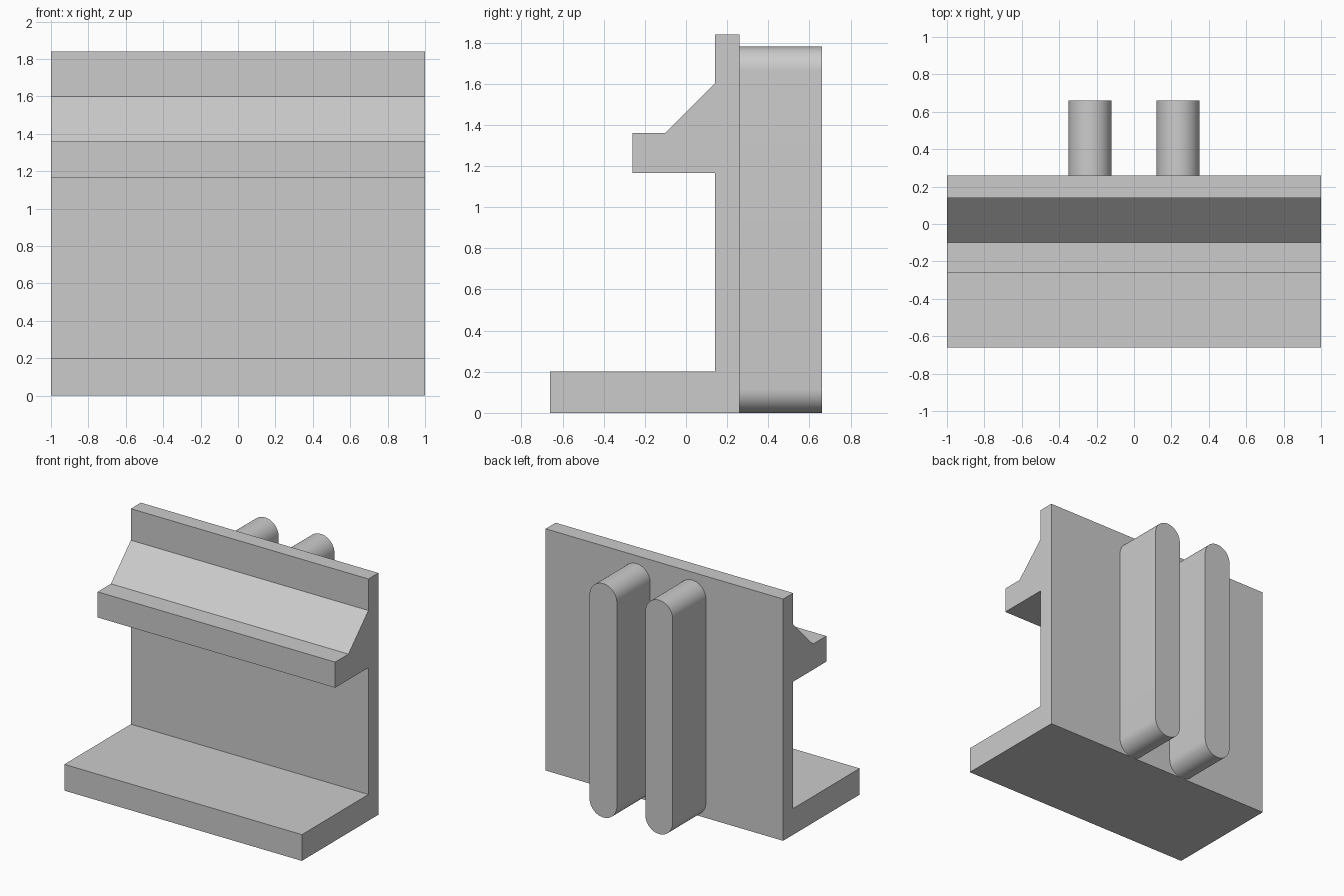
import bpy
import bmesh
from math import cos, sin, pi, radians

cube = bpy.data.objects.get("Cube")
if cube:
    bpy.data.objects.remove(cube, do_unlink=True)

GREY = (0.6, 0.6, 0.6, 1.0)
grey = bpy.data.materials.new("plain grey")
grey.use_nodes = True
grey.diffuse_color = GREY
grey.node_tree.nodes["Principled BSDF"].inputs["Base Color"].default_value = GREY


def extrude_profile(name, points, direction):
    """Fill a closed outline and extrude it into a solid."""
    bm = bmesh.new()
    face = bm.faces.new([bm.verts.new(p) for p in points])
    result = bmesh.ops.extrude_face_region(bm, geom=[face], use_keep_orig=True)
    moved = [g for g in result["geom"] if isinstance(g, bmesh.types.BMVert)]
    bmesh.ops.translate(bm, verts=moved, vec=direction)
    bmesh.ops.recalc_face_normals(bm, faces=bm.faces)
    mesh = bpy.data.meshes.new(name)
    bm.to_mesh(mesh)
    bm.free()
    mesh.materials.append(grey)
    obj = bpy.data.objects.new(name, mesh)
    bpy.context.collection.objects.link(obj)
    return obj


# Bracket: base shelf, upright plate and chamfered ledge in one side profile
side = [(-0.66, 0), (0.26, 0), (0.26, 1.84), (0.14, 1.84), (0.14, 1.6),
        (-0.1, 1.36), (-0.26, 1.36), (-0.26, 1.165), (0.14, 1.165),
        (0.14, 0.2), (-0.66, 0.2)]
extrude_profile("bracket", [(-1, y, z) for y, z in side], (2, 0, 0))

# Rear fins: upright slots with rounded ends
RADIUS, HEIGHT, STEPS = 0.115, 1.78, 24
for label, x in (("left_fin", 0.235), ("right_fin", -0.235)):
    outline = []
    for start, z in ((0, HEIGHT - RADIUS), (pi, RADIUS)):
        for i in range(STEPS + 1):
            a = start + pi * i / STEPS
            outline.append((x + RADIUS * cos(a), 0.26, z + RADIUS * sin(a)))
    fin = extrude_profile(label, outline, (0, 0.4, 0))
    bpy.ops.object.select_all(action="DESELECT")
    fin.select_set(True)
    bpy.context.view_layer.objects.active = fin
    bpy.ops.object.shade_smooth_by_angle(angle=radians(30))
